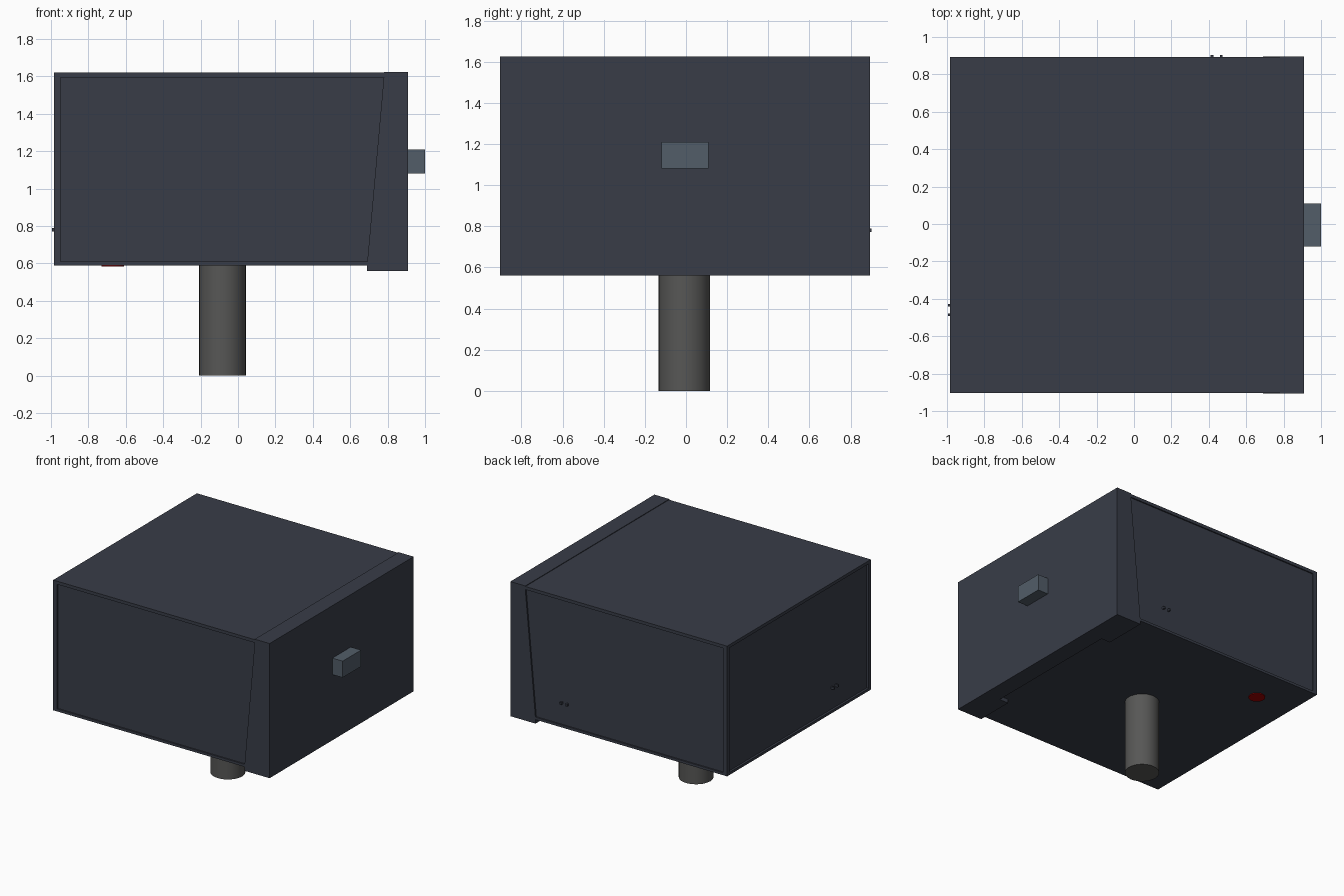
import bpy, bmesh
from mathutils import Matrix

if "Cube" in bpy.data.objects:
    bpy.data.objects.remove(bpy.data.objects["Cube"])

CY = -0.005  # centre line of the housing in y


def material(name, rgb):
    m = bpy.data.materials.new(name)
    m.diffuse_color = (*rgb, 1)
    m.use_nodes = True
    m.node_tree.nodes["Principled BSDF"].inputs["Base Color"].default_value = m.diffuse_color
    return m


PAINT = material("dark_paint", (0.040, 0.046, 0.064))
STEEL = material("blue_steel", (0.085, 0.11, 0.14))
POST = material("post_grey", (0.095, 0.095, 0.092))
RED = material("red", (0.35, 0.0, 0.0))


def finish(name, bm, mat):
    bmesh.ops.recalc_face_normals(bm, faces=bm.faces)
    me = bpy.data.meshes.new(name)
    bm.to_mesh(me)
    bm.free()
    me.materials.append(mat)
    ob = bpy.data.objects.new(name, me)
    bpy.context.collection.objects.link(ob)
    return ob


def box(name, x, y, z, mat=PAINT):
    size = [b - a for a, b in (x, y, z)]
    mid = [(a + b) / 2 for a, b in (x, y, z)]
    bm = bmesh.new()
    bmesh.ops.create_cube(bm, size=1, matrix=Matrix.Translation(mid) @ Matrix.Diagonal((*size, 1)))
    return finish(name, bm, mat)


def prism(name, profile, y0, y1, mat=PAINT):
    """Extrude an x-z profile along y."""
    bm = bmesh.new()
    f = bm.faces.new([bm.verts.new((x, y0, z)) for x, z in profile])
    r = bmesh.ops.extrude_face_region(bm, geom=[f])
    verts = [v for v in r["geom"] if isinstance(v, bmesh.types.BMVert)]
    bmesh.ops.translate(bm, verts=verts, vec=(0, y1 - y0, 0))
    return finish(name, bm, mat)


def cylinder(name, x, y, z0, z1, radius, mat, sides=32):
    bm = bmesh.new()
    bmesh.ops.create_cone(bm, cap_ends=True, segments=sides, radius1=radius, radius2=radius,
                          depth=z1 - z0, matrix=Matrix.Translation((x, y, (z0 + z1) / 2)))
    ob = finish(name, bm, mat)
    bpy.ops.object.select_all(action="DESELECT")
    ob.select_set(True)
    bpy.context.view_layer.objects.active = ob
    bpy.ops.object.shade_smooth_by_angle()
    return ob


W = 0.90  # half width

# Housing, slightly recessed inside its frame
box("housing", (-0.968, 0.80), (CY - W + 0.012, CY + W - 0.012), (0.592, 1.612))

# Frame: top and bottom plates plus rear corner posts
box("top_plate", (-0.985, 0.80), (CY - W + 0.002, CY + W - 0.002), (1.595, 1.62))
box("bottom_plate", (-0.985, 0.75), (CY - W + 0.002, CY + W - 0.002), (0.59, 0.61))
for side, label in ((-1, "front"), (1, "back")):
    ys = sorted((CY + side * (W - 0.002), CY + side * (W - 0.03)))
    box(f"corner_post_{label}", (-0.985, -0.95), ys, (0.605, 1.60))

# Door: slanted side flanges with a shallower middle lip
prism("door", [(0.91, 0.56), (0.91, 1.625), (0.78, 1.625), (0.77, 0.56)], CY - W, CY + W)
flange = [(0.90, 0.56), (0.90, 1.60), (0.78, 1.60), (0.69, 0.595), (0.69, 0.56)]
prism("door_flange_front", flange, CY - W, CY - W + 0.018)
prism("door_flange_back", flange, CY + W - 0.018, CY + W)
box("door_lip_front", (0.69, 0.80), (CY - W, -0.60), (0.56, 0.592))
box("door_lip_back", (0.69, 0.80), (0.55, CY + W), (0.56, 0.592))

# Handle
box("handle", (0.905, 1.0), (-0.12, 0.11), (1.08, 1.21), STEEL)

# Post and underside button
cylinder("post", -0.083, -0.008, 0.0, 0.60, 0.125, POST)
cylinder("red_button", -0.67, 0.59, 0.584, 0.60, 0.06, RED)

# Pairs of tiny studs on the back and left walls
for i, d in enumerate((-0.025, 0.025)):
    box(f"back_stud_{i}", (0.435 + d, 0.449 + d), (0.87, 0.903), (0.772, 0.79))
    box(f"left_stud_{i}", (-0.994, -0.95), (-0.467 + d, -0.453 + d), (0.772, 0.79))
